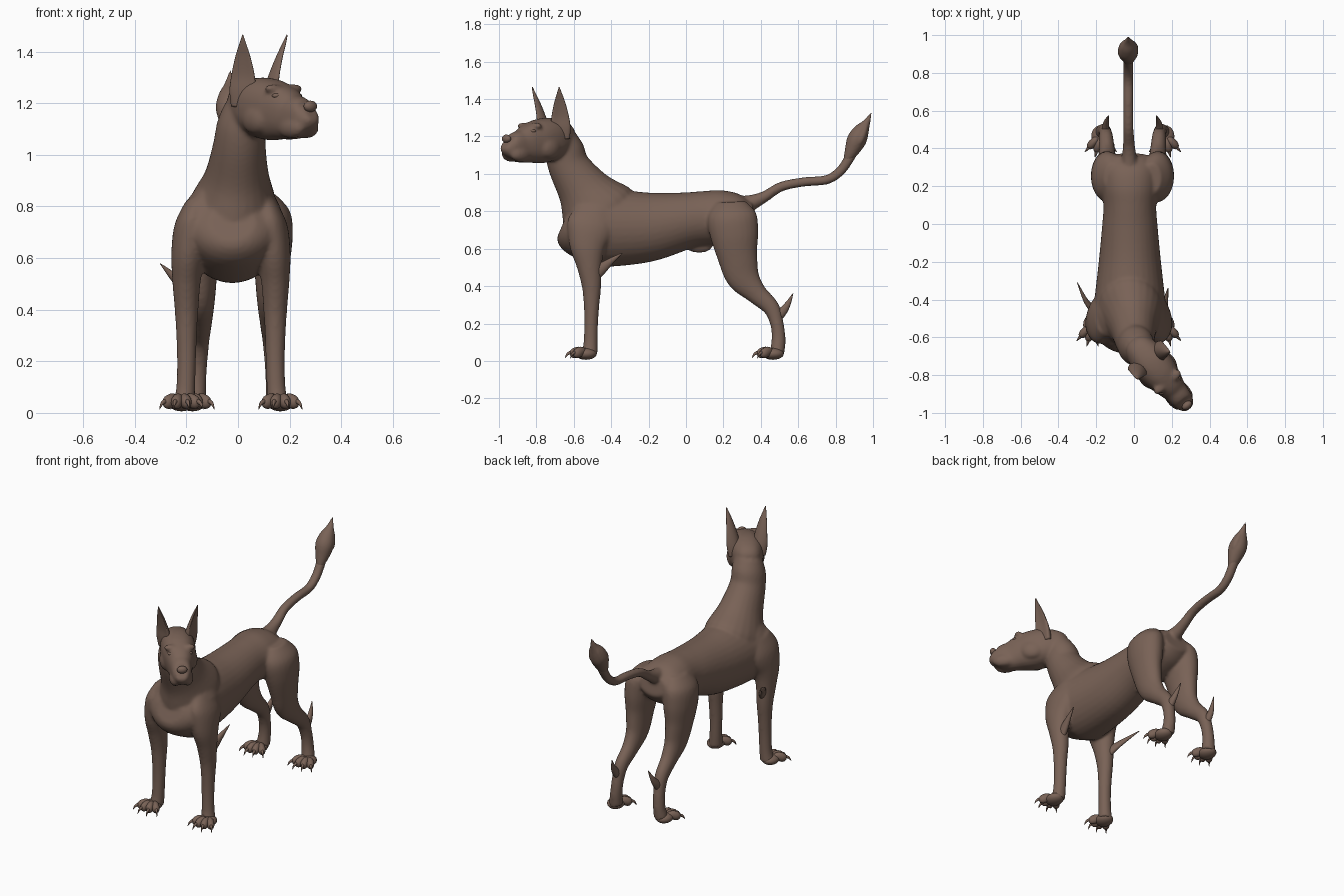
import bpy, bmesh, math
from mathutils import Vector, Matrix

X = Vector((1, 0, 0))
Z = Vector((0, 0, 1))
BODY_X = -0.022
coat = bpy.data.materials.new("brown coat")
coat.diffuse_color = (0.19, 0.122, 0.093, 1)


def spline(secs, sub):
    """Catmull-Rom through rows of numbers."""
    out = []
    for i in range(len(secs) - 1):
        p = [secs[max(0, min(len(secs) - 1, i + k))] for k in (-1, 0, 1, 2)]
        for j in range(sub):
            t = j / sub
            out.append([0.5 * (2 * b + (c - a) * t + (2 * a - 5 * b + 4 * c - d) * t * t
                        + (3 * b - a - 3 * c + d) * t ** 3) for a, b, c, d in zip(*p)])
    return out + [list(secs[-1])]


def loft(bm, secs, side=X, n=24, sub=5, power=1.0, bend=None):
    """Tube through (x, y, z, depth radius, side radius) sections."""
    pts = spline(secs, sub)
    rings = []
    for i, p in enumerate(pts):
        c = Vector(p[:3])
        a, b = max(p[3], 0.001), max(p[4], 0.001)
        t = Vector(pts[min(i + 1, len(pts) - 1)][:3]) - Vector(pts[max(i - 1, 0)][:3])
        v = t.cross(side).normalized()
        ring = []
        for k in range(n):
            co, si = math.cos(math.tau * k / n), math.sin(math.tau * k / n)
            q = c + side * b * math.copysign(abs(co) ** power, co) \
                + v * a * math.copysign(abs(si) ** power, si)
            if bend:
                q += bend * b * co * co
            ring.append(bm.verts.new(q))
        rings.append(ring)
    for r, s in zip(rings, rings[1:]):
        for k in range(n):
            bm.faces.new((r[k], r[(k + 1) % n], s[(k + 1) % n], s[k]))
    bm.faces.new(rings[0])
    bm.faces.new(rings[-1])


def blob(bm, centre, radii, angle=0.0):
    m = Matrix.Translation(centre) @ Matrix.Rotation(angle, 4, 'Z') @ Matrix.Diagonal((*radii, 1))
    bmesh.ops.create_uvsphere(bm, u_segments=20, v_segments=12, radius=1, matrix=m)


def finish(name, bm, voxel=None, smooth=0):
    bmesh.ops.recalc_face_normals(bm, faces=bm.faces[:])
    me = bpy.data.meshes.new(name)
    bm.to_mesh(me)
    bm.free()
    ob = bpy.data.objects.new(name, me)
    bpy.context.collection.objects.link(ob)
    if voxel:
        bpy.context.view_layer.objects.active = ob
        m = ob.modifiers.new("fuse", 'REMESH')
        m.mode, m.voxel_size = 'VOXEL', voxel
        m2 = ob.modifiers.new("soften", 'SMOOTH')
        m2.factor, m2.iterations = 0.5, smooth
        for mod in ("fuse", "soften"):
            bpy.ops.object.modifier_apply(modifier=mod)
    ob.data.materials.clear()
    ob.data.materials.append(coat)
    ob.data.shade_smooth()
    return ob


# Head frame: turned about 40 degrees towards +x
A = math.radians(40)
F = Vector((math.sin(A), -math.cos(A), 0))
S = Vector((math.cos(A), math.sin(A), 0))
NOSE = Vector((0.283, -0.963, 0))


def head(t, lat, z):
    return NOSE - F * t + S * lat + Z * z


# Body: torso, neck, head, legs fused into one skin
bm = bmesh.new()
torso = [(-.655, .74, .08, .09), (-.61, .725, .155, .17), (-.5, .72, .208, .20),
         (-.4, .712, .208, .188), (-.2, .716, .186, .165), (0, .75, .152, .146),
         (.1, .762, .146, .14), (.2, .768, .145, .15), (.3, .778, .115, .14), (.365, .79, .06, .09)]
loft(bm, [(BODY_X, y, z, h, w) for y, z, h, w in torso], n=32)
loft(bm, [(.03, -.665, 1.20, .08, .08), (.015, -.65, 1.13, .105, .095), (.005, -.625, 1.04, .112, .102),
          (-.005, -.55, .92, .143, .125), (-.02, -.47, .80, .21, .17), (-.02, -.40, .72, .19, .16)])
skull = [(0, 1.165, .035, .032), (.02, 1.152, .058, .05), (.06, 1.147, .078, .061),
         (.11, 1.148, .09, .068), (.17, 1.163, .107, .085), (.24, 1.175, .119, .1),
         (.32, 1.187, .113, .1), (.40, 1.19, .088, .08), (.44, 1.18, .05, .05)]
loft(bm, [(*head(t, 0, z), h, w) for t, z, h, w in skull], side=S, power=0.85)
for s in (-1, 1):
    blob(bm, head(.075, .036 * s, 1.105), (.034, .07, .042), A)        # lips
    blob(bm, head(.165, .052 * s, 1.256), (.04, .025, .018), A)        # brow
    blob(bm, head(.25, .07 * s, 1.14), (.04, .07, .06), A)             # cheek
    fx = lambda o: -.0275 + s * o
    front = [(.135, -.49, .82, .09, .04), (.15, -.505, .73, .13, .068), (.165, -.525, .62, .10, .066),
             (.172, -.517, .51, .068, .055), (.172, -.505, .40, .052, .046), (.172, -.505, .30, .042, .040),
             (.172, -.507, .20, .037, .037), (.175, -.51, .10, .038, .037), (.182, -.515, .035, .042, .042)]
    loft(bm, [(fx(o), *r) for o, *r in front])
    hx = lambda o: -.008 + s * o
    hind = [(.10, .24, .85, .08, .05), (.125, .245, .78, .13, .085), (.135, .258, .68, .13, .085),
            (.138, .275, .56, .107, .068), (.135, .305, .45, .09, .055), (.135, .375, .362, .058, .044),
            (.14, .455, .285, .045, .038), (.145, .486, .20, .036, .035), (.15, .495, .12, .037, .035),
            (.158, .487, .04, .04, .042)]
    loft(bm, [(hx(o), *r) for o, *r in hind])
blob(bm, (BODY_X, .07, .612), (.025, .07, .035))                       # belly sheath
# Tail root and stem
loft(bm, [(-.025, .26, .83, .05, .06), (-.025, .34, .843, .044, .042), (-.027, .42, .878, .03, .032),
          (-.03, .51, .932, .026, .028), (-.03, .63, .957, .025, .027), (-.03, .75, .968, .025, .027),
          (-.03, .82, 1.01, .026, .027), (-.03, .865, 1.07, .027, .028), (-.03, .89, 1.12, .03, .03)])
finish("body", bm, 0.009, 7)

# Tail tuft: pointed leaf shape
bm = bmesh.new()
loft(bm, [(-.03, .86, 1.07, .02, .022), (-.03, .885, 1.12, .038, .04), (-.032, .912, 1.18, .052, .054),
          (-.032, .938, 1.23, .042, .044), (-.03, .966, 1.275, .02, .022), (-.03, .992, 1.33, .002, .002)])
for k in range(3):                                                     # overlapping locks
    a = math.tau * k / 3 + .5
    dx, dy = .03 * math.cos(a), .026 * math.sin(a)
    loft(bm, [(-.03, .875, 1.10, .01, .01), (-.03 + dx, .91 + dy, 1.17, .025, .025),
              (-.03 + dx * .9, .94 + dy, 1.23, .018, .018), (-.03 + dx * .5, .965 + dy * .5, 1.285, .002, .002)], n=12)
finish("tail_tuft", bm, 0.006, 3)

# Nose pad
bm = bmesh.new()
blob(bm, head(.004, 0, 1.188), (.03, .02, .022), A)
finish("nose", bm)

for s, tag in ((-1, "left"), (1, "right")):
    # Ear: upright cupped blade opening forward and outward
    bm = bmesh.new()
    wide = (F * .8 - S * s * .6).normalized()
    opening = (F * .6 + S * s * .8).normalized()
    ear = [(.335, .062, 1.19, .03, .045), (.325, .068, 1.25, .027, .052), (.315, .075, 1.31, .018, .046),
           (.30, .09, 1.38, .011, .03), (.285, .105, 1.435, .006, .012), (.278, .112, 1.465, .002, .002)]
    loft(bm, [(*head(t, l * s, z), a, b) for t, l, z, a, b in ear], side=wide, bend=opening * .35)
    finish(tag + "_ear", bm)

    # Eye
    bm = bmesh.new()
    blob(bm, head(.142, .055 * s, 1.229), (.018, .014, .01), A + s * .5)
    finish(tag + "_eye", bm)

    # Paws: heel pad, four toes with hooked claws
    for name, cx, cy in (("front", -.0275 + s * .192, -.525), ("hind", -.006 + s * .17, .475)):
        bm = bmesh.new()
        blob(bm, (cx, cy - .01, .038), (.05, .058, .032))
        for deg in (-42, -14, 14, 42):
            r = math.radians(deg)
            d = Vector((math.sin(r), -math.cos(r), 0))
            u = Vector((math.cos(r), math.sin(r), 0))
            c = Vector((cx, cy, 0))
            toe = [(.02, .045, .02, .016), (.05, .05, .026, .021), (.075, .041, .027, .022),
                   (.092, .034, .018, .015), (.098, .032, .003, .003)]
            claw = [(.08, .046, .009, .009), (.10, .043, .009, .008), (.115, .033, .006, .005), (.126, .014, .001, .001)]
            for part in (toe, claw):
                loft(bm, [(*(c + d * q + Z * z), a, b) for q, z, a, b in part], side=u, n=12, sub=4)
        finish(f"{tag}_{name}_paw", bm)

    # Elbow spike (left one splays outward) and hock spike
    bm = bmesh.new()
    x0, x1, y1 = (-.195, -.30, -.31) if s < 0 else (.15, .18, -.34)
    loft(bm, [(x0, -.50, .455, .04, .024), (x0 * .75 + x1 * .25, -.45, .495, .03, .02),
              (x0 * .4 + x1 * .6, -.4, .535, .017, .013), (x1, y1, .577, .002, .002)], n=16)
    finish(tag + "_elbow_spike", bm)
    bm = bmesh.new()
    hx = -.008 + s * .142
    loft(bm, [(hx, .475, .225, .032, .024), (hx, .517, .265, .024, .018),
              (hx - s * .005, .545, .305, .015, .012), (hx - s * .015, .572, .36, .002, .002)], n=16)
    finish(tag + "_hock_spike", bm)
